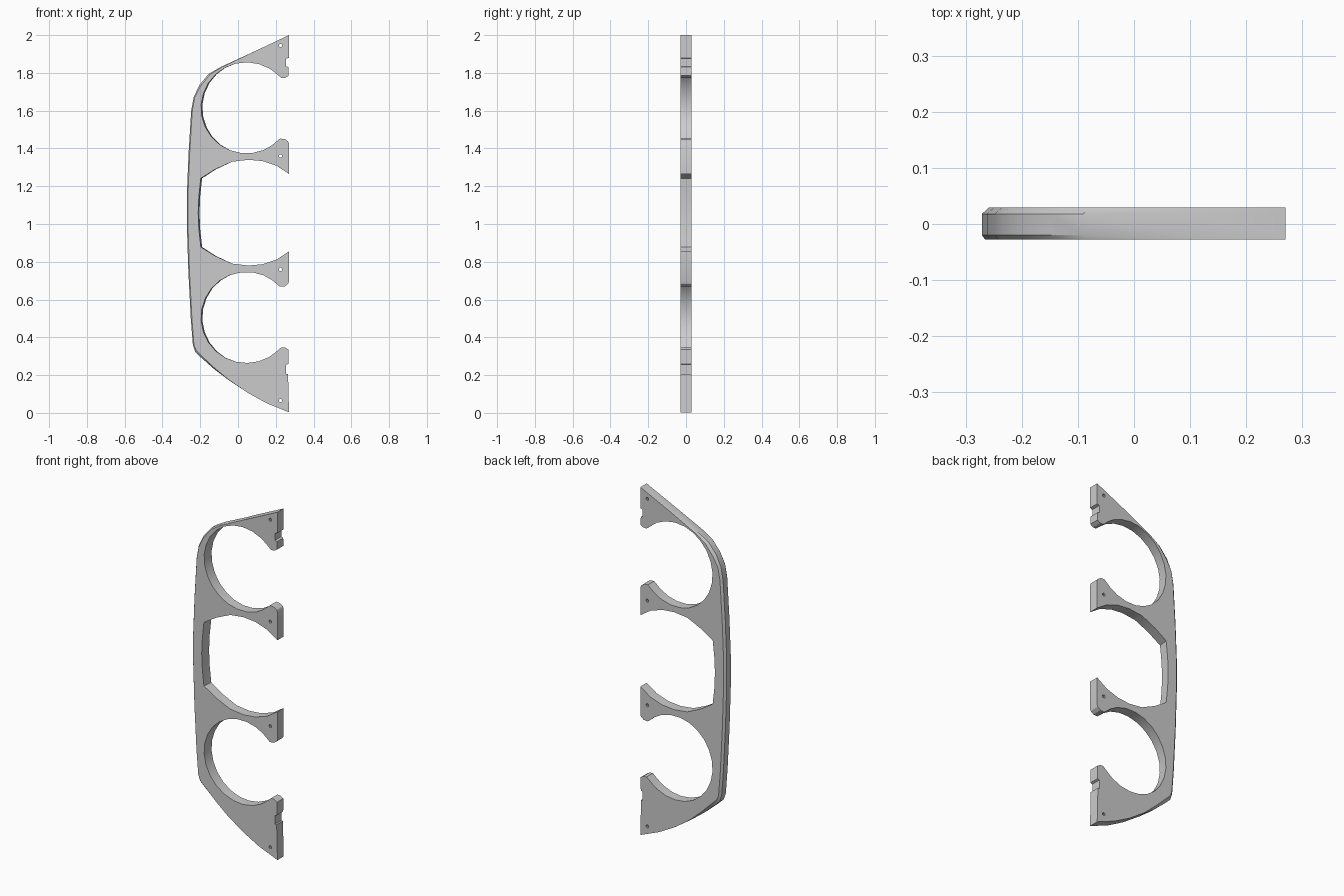
import bpy, bmesh, math

if "Cube" in bpy.data.objects:
    bpy.data.objects.remove(bpy.data.objects["Cube"])

MID = 1.06            # mirror height of the openings
FRONT, BACK = -0.028, 0.029


def arc(cx, cz, r, a0, a1, n):
    return [(cx + r * math.cos(math.radians(a0 + (a1 - a0) * i / n)),
             cz + r * math.sin(math.radians(a0 + (a1 - a0) * i / n)))
            for i in range(n + 1)]


# Inner edge of the lower half: claw tip, round opening, prong, middle opening
lower = [(0.268, 0.335), (0.25, 0.346), (0.23, 0.347), (0.195, 0.318)]
lower += arc(0.045, 0.505, 0.241, 300, 68, 16)
lower += [(0.18, 0.703), (0.222, 0.668), (0.248, 0.67), (0.265, 0.683),
          (0.27, 0.695), (0.27, 0.855), (0.205, 0.812), (0.13, 0.787),
          (0.055, 0.78), (-0.03, 0.79), (-0.12, 0.83), (-0.197, 0.878),
          (-0.207, 0.97)]
inner = lower + [(-0.211, MID)] + [(x, 2 * MID - z) for x, z in reversed(lower)]

# Notched mounting edges and the curved outer edge
bottom_edge = [(0.27, 0.003), (0.265, 0.205), (0.255, 0.205),
               (0.255, 0.255), (0.267, 0.26)]
top_edge = [(0.267, 1.83), (0.255, 1.835), (0.255, 1.875), (0.27, 1.88)]
outer = [(0.27, 2.0), (0.09, 1.915), (-0.09, 1.832), (-0.155, 1.795),
         (-0.205, 1.735), (-0.235, 1.67), (-0.248, 1.6), (-0.262, 1.37),
         (-0.271, 1.15), (-0.271, 1.0), (-0.263, 0.75), (-0.25, 0.5),
         (-0.239, 0.36), (-0.226, 0.322), (-0.2, 0.297), (-0.13, 0.235),
         (-0.05, 0.174), (0.05, 0.107), (0.15, 0.052)]
profile = bottom_edge + inner + top_edge + outer
first_inner = len(bottom_edge)
first_outer = first_inner + len(inner) + len(top_edge)


def section(inset, lip):
    """Profile with the outer rim moved in and the openings narrowed."""
    pts = []
    for i, (x, z) in enumerate(profile):
        fade = min(1, max(0, (-x - 0.02) / 0.16))
        if i >= first_outer:
            x += inset * fade
            if z > 1.7:
                z -= inset * fade
            elif z < 0.34:
                z += inset * fade
        elif first_inner <= i < first_inner + len(inner):
            x += lip * fade
        pts.append((x, z))
    return pts


# Frame: stacked sections joined into a plate with a softened outer rim
bm = bmesh.new()
rings = []
for y, inset, lip in ((FRONT, 0.006, 0), (-0.02, 0, 0.001),
                      (0.018, 0, 0.005), (BACK, 0.012, 0.007)):
    rings.append([bm.verts.new((x, y, z)) for x, z in section(inset, lip)])
n = len(profile)
for a, b in zip(rings, rings[1:]):
    for i in range(n):
        j = (i + 1) % n
        bm.faces.new((a[i], a[j], b[j], b[i]))
caps = [bm.faces.new(rings[0]), bm.faces.new(rings[-1])]
bmesh.ops.recalc_face_normals(bm, faces=bm.faces)
mesh = bpy.data.meshes.new("side_frame")
bm.to_mesh(mesh)
bm.free()
frame = bpy.data.objects.new("side_frame", mesh)
bpy.context.collection.objects.link(frame)

# Screw holes
bm = bmesh.new()
for z in (0.065, 0.76, 1.36, 1.945):
    made = bmesh.ops.create_cone(bm, cap_ends=True, segments=10,
                                 radius1=0.009, radius2=0.009, depth=0.2)
    for v in made["verts"]:
        x, y, h = v.co
        v.co = (0.225 + x, -h, z + y)
mesh = bpy.data.meshes.new("screw_hole_cutter")
bm.to_mesh(mesh)
bm.free()
cutter = bpy.data.objects.new("screw_hole_cutter", mesh)
bpy.context.collection.objects.link(cutter)
cutter.hide_render = True
cutter.hide_set(True)

cut = frame.modifiers.new("screw_holes", "BOOLEAN")
cut.operation = "DIFFERENCE"
cut.solver = "EXACT"
cut.object = cutter

# Smooth curved walls, sharp corners
bpy.context.view_layer.objects.active = frame
frame.select_set(True)
bpy.ops.object.modifier_apply(modifier=cut.name)
bpy.data.objects.remove(cutter)
bpy.ops.object.shade_smooth_by_angle(angle=math.radians(25))
